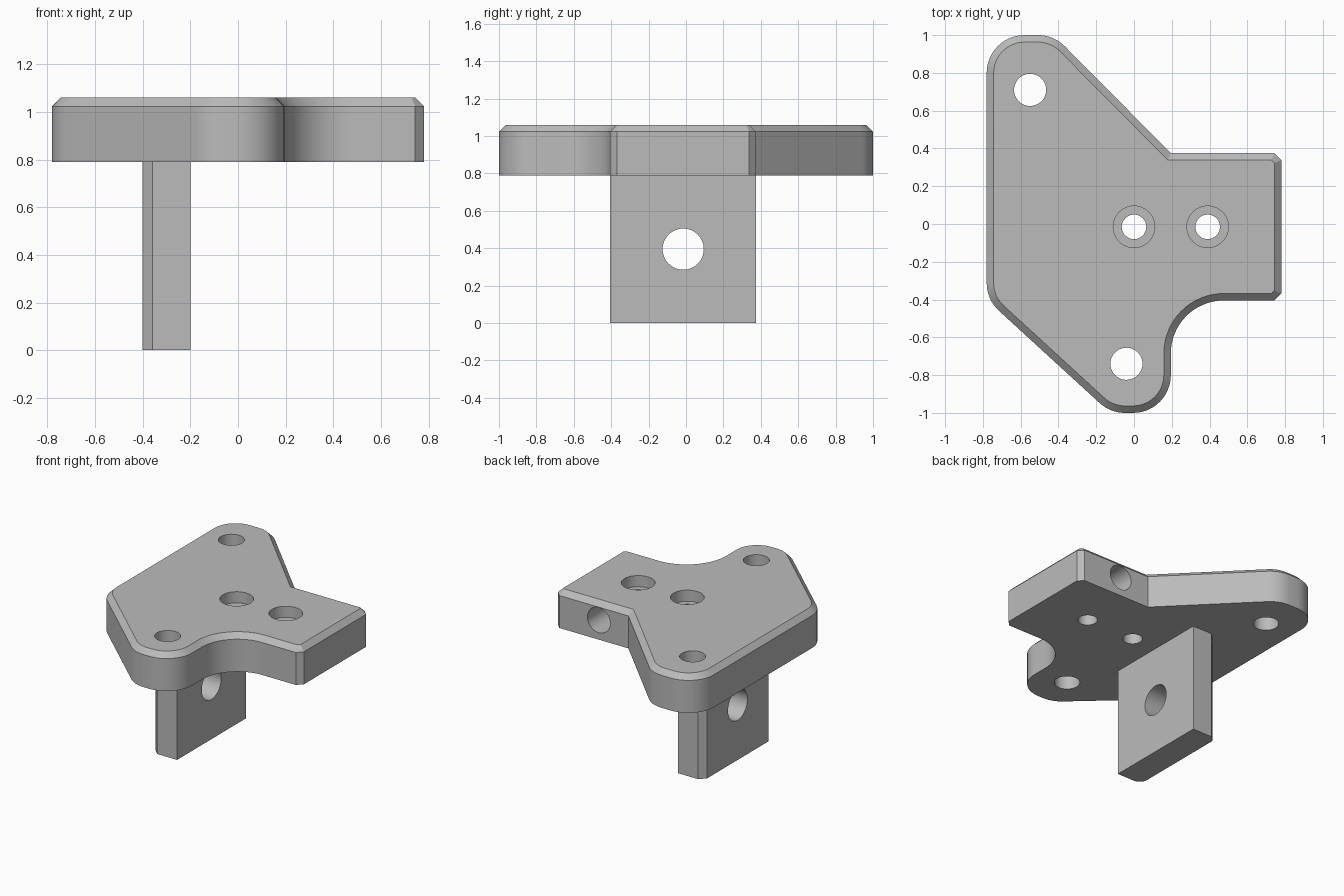
import bpy, bmesh, math
from mathutils import Vector

if "Cube" in bpy.data.objects:
    bpy.data.objects.remove(bpy.data.objects["Cube"])

BOTTOM, TOP, CHAMFER = 0.79, 1.06, 0.037
FRONT, BACK = -0.405, 0.375
MID_Y = (FRONT + BACK) / 2

grey = bpy.data.materials.new("plain grey")
grey.use_nodes = True
grey.diffuse_color = (0.5, 0.5, 0.5, 1)
grey.node_tree.nodes["Principled BSDF"].inputs["Base Color"].default_value = (0.5, 0.5, 0.5, 1)


def round_corners(corners):
    """Outline from (x, y, radius, segments) corners; one segment makes a flat cut."""
    outline = []
    for i, (x, y, radius, segments) in enumerate(corners):
        p = Vector((x, y))
        if radius == 0:
            outline.append(p)
            continue
        a = (Vector(corners[i - 1][:2]) - p).normalized()
        b = (Vector(corners[(i + 1) % len(corners)][:2]) - p).normalized()
        half = a.angle(b) / 2
        centre = p + (a + b).normalized() * radius / math.sin(half)
        start = p + a * radius / math.tan(half) - centre
        end = p + b * radius / math.tan(half) - centre
        sweep = start.angle(end)
        for k in range(segments + 1):
            t = k / segments
            outline.append(centre + (start * math.sin((1 - t) * sweep)
                                     + end * math.sin(t * sweep)) / math.sin(sweep))
    return outline


def inset(outline, distance):
    """Move a clockwise outline inward by a constant distance."""
    result = []
    for i, p in enumerate(outline):
        d1 = (p - outline[i - 1]).normalized()
        d2 = (outline[(i + 1) % len(outline)] - p).normalized()
        n1, n2 = Vector((d1.y, -d1.x)), Vector((d2.y, -d2.x))
        result.append(p + (n1 + n2) * distance / (1 + n1.dot(n2)))
    return result


def loft(name, layers):
    """Solid from stacked (outline, height) layers."""
    bm = bmesh.new()
    rings = [[bm.verts.new((p.x, p.y, z)) for p in outline] for outline, z in layers]
    bm.faces.new(rings[0])
    bm.faces.new(rings[-1])
    for low, high in zip(rings, rings[1:]):
        for i in range(len(low)):
            bm.faces.new((low[i - 1], low[i], high[i], high[i - 1]))
    bmesh.ops.recalc_face_normals(bm, faces=bm.faces[:])
    mesh = bpy.data.meshes.new(name)
    bm.to_mesh(mesh)
    bm.free()
    mesh.materials.append(grey)
    obj = bpy.data.objects.new(name, mesh)
    bpy.context.collection.objects.link(obj)
    return obj


def drill(obj, centre, radius, depth, rotation=(0, 0, 0)):
    """Cut a round hole, then remove the cutter."""
    bpy.ops.mesh.primitive_cylinder_add(vertices=48, radius=radius, depth=depth,
                                        location=centre, rotation=rotation)
    cutter = bpy.context.object
    cutter.hide_render = True
    cutter.data.materials.append(grey)
    mod = obj.modifiers.new("hole", "BOOLEAN")
    mod.operation, mod.solver, mod.object = "DIFFERENCE", "EXACT", cutter
    bpy.context.view_layer.objects.active = obj
    bpy.ops.object.modifier_apply(modifier=mod.name)
    bpy.data.objects.remove(cutter)


def finish(obj):
    bpy.ops.object.select_all(action="DESELECT")
    obj.select_set(True)
    bpy.context.view_layer.objects.active = obj
    bpy.ops.object.shade_smooth_by_angle(angle=math.radians(30))


# Mounting plate with a chamfered top rim
cut = CHAMFER / math.tan(math.pi / 4)
outline = round_corners([
    (-0.78, 1, 0.2, 12), (-0.425, 1, 0.2, 8), (0.195, BACK, 0, 0),
    (0.78, BACK, cut, 1), (0.78, FRONT, cut, 1), (0.195, FRONT, 0.28, 16),
    (0.195, -1, 0.2, 12), (-0.125, -1, 0.2, 8), (-0.78, -0.4, 0.2, 8)])
plate = loft("mounting_plate", [(outline, BOTTOM), (outline, TOP - CHAMFER),
                                (inset(outline, CHAMFER), TOP)])

# Plain corner holes
for x, y in ((-0.55, 0.71), (-0.04, -0.74)):
    drill(plate, (x, y, 1), 0.085, 1)

# Counterbored screw holes
for x in (0, 0.39):
    drill(plate, (x, MID_Y, 1), 0.065, 1)
    drill(plate, (x, MID_Y, TOP), 0.11, 0.16)

# Blind hole in the back edge
drill(plate, (0.43, BACK, 0.93), 0.09, 0.4, (math.pi / 2, 0, 0))
finish(plate)

# Upright tab with two chamfered edges and a cross hole
tab_outline = round_corners([
    (-0.4, BACK, 0.042, 1), (-0.2, BACK, 0, 0),
    (-0.2, FRONT, 0, 0), (-0.4, FRONT, 0.042, 1)])
tab = loft("upright_tab", [(tab_outline, 0), (tab_outline, BOTTOM + 0.01)])
drill(tab, (-0.3, MID_Y, 0.395), 0.11, 1, (0, math.pi / 2, 0))
finish(tab)
